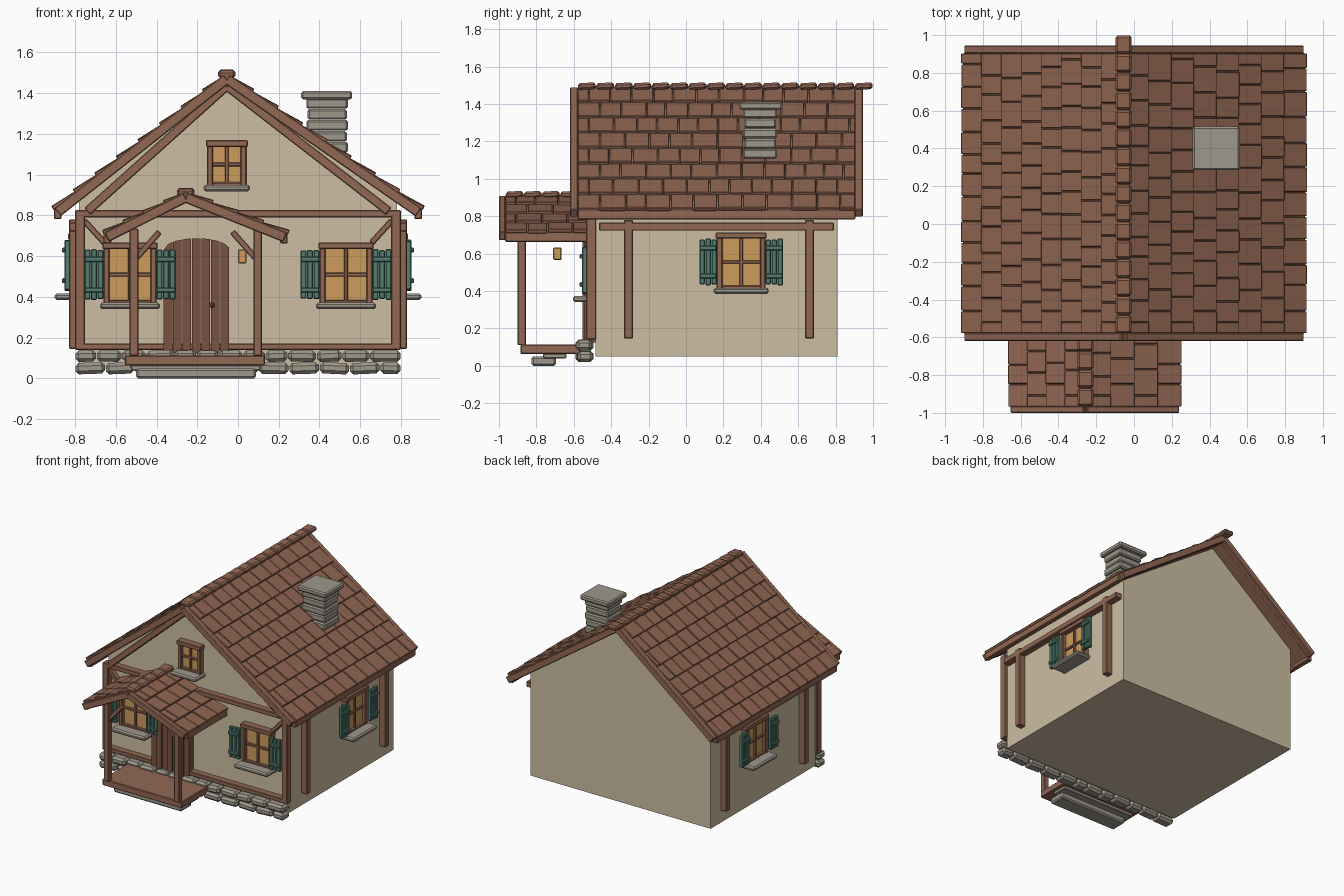
import bpy, bmesh, random
from math import atan2, sqrt, pi
from mathutils import Matrix, Vector

random.seed(4)
if "Cube" in bpy.data.objects:
    bpy.data.objects.remove(bpy.data.objects["Cube"])


def material(name, rgb):
    lin = [((c / 255 + 0.055) / 1.055) ** 2.4 for c in rgb] + [1]
    m = bpy.data.materials.new(name)
    m.use_nodes = True
    m.diffuse_color = lin
    m.node_tree.nodes["Principled BSDF"].inputs["Base Color"].default_value = lin
    return m


PLASTER = material("cream plaster", (205, 190, 163))
WOOD = material("brown timber", (146, 104, 83))
TILE = material("brown roof tile", (144, 102, 82))
DOOR = material("dark door wood", (122, 82, 65))
STONE = material("grey stone", (158, 152, 140))
GREEN = material("green shutter paint", (82, 126, 112))
GLOW = material("amber glass", (206, 156, 92))


class Part:
    """Collects solids of one colour into one named object."""

    def __init__(self, name, mat, place=Matrix()):
        self.name, self.mat, self.place, self.bm = name, mat, place, bmesh.new()

    def block(self, centre, size, rot=Matrix(), bevel=0.005):
        m = Matrix.Translation(centre) @ rot @ Matrix.Diagonal((*size, 1))
        verts = bmesh.ops.create_cube(self.bm, size=1, matrix=m)["verts"]
        if bevel:
            edges = list({e for v in verts for e in v.link_edges})
            bmesh.ops.bevel(self.bm, geom=edges, offset=bevel, segments=1, affect='EDGES')

    def box(self, x, y, z, bevel=0.005):
        lo, hi = Vector((x[0], y[0], z[0])), Vector((x[1], y[1], z[1]))
        self.block((lo + hi) / 2, hi - lo, Matrix(), bevel)

    def beam(self, a, b, y, width):
        # Sloping board between two (x, z) points
        dx, dz = b[0] - a[0], b[1] - a[1]
        centre = ((a[0] + b[0]) / 2, sum(y) / 2, (a[1] + b[1]) / 2)
        size = (sqrt(dx * dx + dz * dz), y[1] - y[0], width)
        self.block(centre, size, Matrix.Rotation(-atan2(dz, dx), 4, 'Y'))

    def prism(self, outline, y):
        front = [self.bm.verts.new((px, y[0], pz)) for px, pz in outline]
        face = self.bm.faces.new(front)
        new = bmesh.ops.extrude_face_region(self.bm, geom=[face])["geom"]
        for v in new:
            if isinstance(v, bmesh.types.BMVert):
                v.co.y = y[1]

    def done(self):
        bmesh.ops.recalc_face_normals(self.bm, faces=self.bm.faces)
        me = bpy.data.meshes.new(self.name)
        self.bm.to_mesh(me)
        self.bm.free()
        me.materials.append(self.mat)
        ob = bpy.data.objects.new(self.name, me)
        ob.matrix_world = self.place
        bpy.context.collection.objects.link(ob)


def roof(name, ridge, eaves, eave_z, y, rows, barges, caps):
    deck, tiles = Part(name + "_deck", WOOD), Part(name + "_tiles", TILE)
    boards, cap = Part(name + "_boards", WOOD), Part(name + "_ridge_caps", TILE)
    top = Vector((ridge[0], 0, ridge[1]))
    for ex in eaves:
        slope = Vector((ex, 0, eave_z)) - top
        length, u = slope.length, slope.normalized()
        n = Vector((abs(u.z) * (1 if u.x > 0 else -1), 0, abs(u.x)))
        rot = Matrix((u, n.cross(u), n)).transposed().to_4x4()
        mid = top + slope / 2 + Vector((0, sum(y) / 2, 0))
        deck.block(mid - n * 0.025, (length, y[1] - y[0], 0.03), rot, 0)
        # Staggered courses, each tile lifted at its lower end
        lift = rot @ Matrix.Rotation(-0.1, 4, 'Y')
        for i in range(rows):
            p = y[0]
            w = 0.12 if i % 2 else 0.06
            while p < y[1] - 0.01:
                w = min(w, y[1] - p)
                if y[1] - p - w < 0.03:
                    w = y[1] - p
                c = top + u * (length * (i + 0.5) / rows) + n * random.uniform(-0.003, 0.002)
                tiles.block(c + Vector((0, p + w / 2, 0)),
                            (length / rows * 1.12, w - 0.004, 0.02), lift, 0.003)
                p += w
                w = random.uniform(0.1, 0.14)
        # Barge boards and eave fascia
        for b in barges:
            drop = n * 0.024
            p, q = top - drop, top + slope - drop
            boards.beam((ridge[0], p.z), (q.x, q.z), b, 0.05)
        s = 0.015 if ex > 0 else -0.015
        boards.block((ex - s, sum(y) / 2, eave_z - 0.025), (0.038, y[1] - y[0], 0.055))
    for k in range(caps[2]):
        step = (caps[1] - caps[0]) / caps[2]
        tilt = Matrix.Rotation(0.06, 4, 'X')
        cap.block((ridge[0], caps[0] + step * (k + 0.5), ridge[1] + 0.005),
                  (0.085, step - 0.004, 0.036), tilt, 0.011)
    for part in (deck, tiles, boards, cap):
        part.done()


def window(name, place, w, h, shutters=True):
    frame, glass = Part(name + "_frame", WOOD, place), Part(name + "_glass", GLOW, place)
    sill = Part(name + "_sill", STONE, place)
    glass.box((-w, w), (-0.018, 0), (-h, h), 0)
    for s in (-1, 1):
        frame.block((s * (w - 0.014), -0.022, 0), (0.03, 0.046, 2 * h))
    frame.box((-w, w), (-0.04, 0.01), (-h, 0.025 - h))
    frame.box((-w - 0.006, w + 0.006), (-0.055, 0.01), (h - 0.025, h + 0.008))
    frame.box((-0.009, 0.009), (-0.032, 0), (-h, h), 0.003)
    frame.box((-w, w), (-0.03, 0), (-0.009, 0.009), 0.003)
    sill.box((-w - 0.017, w + 0.017), (-0.12, 0.01), (-h - 0.02, 0.012 - h), 0.01)
    frame.done(), glass.done(), sill.done()
    if shutters:
        leaf = Part(name + "_shutters", GREEN, place)
        for s in (-1, 1):
            mid = s * (w + 0.047)
            for k in (-1, 0, 1):
                tall = 0.245 + random.uniform(-0.008, 0.008)
                leaf.block((mid + k * 0.032, -0.057, 0), (0.029, 0.03, tall))
            for z in (-0.075, 0.075):
                leaf.block((mid, -0.075, z), (0.092, 0.018, 0.025))
        leaf.done()


# House walls
FRONT, BACK, HALF, RIDGE = -0.485, 0.81, 0.78, -0.055
walls = Part("walls", PLASTER)
walls.prism([(-HALF, 0.05), (HALF, 0.05), (HALF, 0.87), (RIDGE, 1.44), (-HALF, 0.87)], (FRONT, BACK))
walls.done()

# Timber framing
frame, depth = Part("timber_frame", WOOD), (-0.535, -0.48)
frame.box((-0.8, 0.8), depth, (0.14, 0.172))
frame.box((-0.8, 0.8), depth, (0.79, 0.826))
for s in (-1, 1):
    frame.box(sorted((s * 0.75, s * 0.8)), depth, (0.145, 0.8))
    frame.beam((s * 0.755, 0.775), (s * 0.655, 0.665), (-0.525, -0.48), 0.03)
    frame.beam((s * 0.74, 0.82), (RIDGE, 1.435), (-0.54, -0.48), 0.045)
    side = sorted((s * 0.77, s * 0.83))
    frame.box(side, (-0.465, 0.79), (0.722, 0.766))
    for py in (-0.308, 0.66):
        frame.box(side, (py - 0.024, py + 0.024), (0.145, 0.78))
frame.done()

# Main roof and porch roof
roof("main_roof", (RIDGE, 1.49), (-0.9, 0.9), 0.835, (-0.58, 0.905), 8,
     [(-0.62, -0.578), (0.902, 0.945)], (-0.58, 1.0, 16))
roof("porch_roof", (-0.257, 0.91), (-0.655, 0.24), 0.715, (-0.968, -0.48), 4,
     [(-1.0, -0.965)], (-0.965, -0.48, 5))

# Windows
window("left_front_window", Matrix.Translation((-0.53, FRONT, 0.51)), 0.13, 0.15)
window("right_front_window", Matrix.Translation((0.53, FRONT, 0.51)), 0.13, 0.15)
window("gable_window", Matrix.Translation((RIDGE, FRONT, 1.05)), 0.097, 0.112, False)
for s, label in ((1, "left"), (-1, "right")):
    turn = Matrix.Translation((s * HALF, 0.295, 0.555)) @ Matrix.Rotation(s * pi / 2, 4, 'Z')
    window(label + "_side_window", turn, 0.13, 0.15)

# Arched plank door
door, planks = Part("door", DOOR), 7
left, right = -0.365, -0.04


def arch(x):
    t = (2 * x - left - right) / (right - left)
    return 0.63 + 0.058 * sqrt(max(0, 1 - t * t))


for i in range(planks):
    a = left + (right - left) * i / planks
    b = a + (right - left) / planks - 0.004
    m = (a + b) / 2
    y = FRONT - 0.06 - 0.008 * (i % 2)
    door.prism([(a, 0.125), (b, 0.125), (b, arch(b)), (m, arch(m)), (a, arch(a))], (y, FRONT))
door.done()
knob = Part("door_knob", DOOR)
knob.block((-0.128, FRONT - 0.08, 0.36), (0.025, 0.03, 0.025), Matrix(), 0.007)
knob.done()

# Porch floor, posts, braces and lamp
porch = Part("porch_frame", WOOD)
porch.box((-0.555, 0.132), (-0.885, -0.52), (0.063, 0.113))
for px, s in ((-0.51, 1), (0.097, -1)):
    porch.box((px - 0.022, px + 0.022), (-0.9, -0.855), (0.11, 0.735))
    porch.beam((px + s * 0.01, 0.59), (px + s * 0.125, 0.72), (-0.893, -0.862), 0.03)
porch.done()
lamp = Part("porch_lamp", GLOW)
lamp.box((0.0, 0.042), (-0.71, -0.665), (0.565, 0.633))
lamp.done()

# Steps and foundation stones
steps = Part("porch_steps", STONE)
steps.box((-0.5, 0.088), (-0.825, -0.695), (0.0, 0.05), 0.01)
steps.box((-0.525, 0.11), (-0.765, -0.64), (0.04, 0.066))
steps.done()
base = Part("foundation_stones", STONE)
for z in (0.05, 0.11):
    x = -0.8
    while x < 0.78:
        w = min(random.uniform(0.1, 0.15), 0.8 - x)
        if 0.8 - x - w < 0.06:
            w = 0.8 - x
        tilt = Matrix.Rotation(random.uniform(-0.05, 0.05), 4, 'Y')
        base.block((x + w / 2, -0.543 + random.uniform(-0.006, 0.006), z), (w - 0.004, 0.085, 0.056), tilt, 0.016)
        x += w
base.done()

# Chimney
chimney = Part("chimney", STONE)
for i in range(7):
    z, g = 1.0 + i * 0.054, 0.006 * (i % 2)
    chimney.box((0.335 + g, 0.54 - g), (0.305 + g, 0.487 - g), (z, z + 0.052), 0.009)
chimney.box((0.31, 0.56), (0.285, 0.515), (1.37, 1.41), 0.009)
chimney.done()
